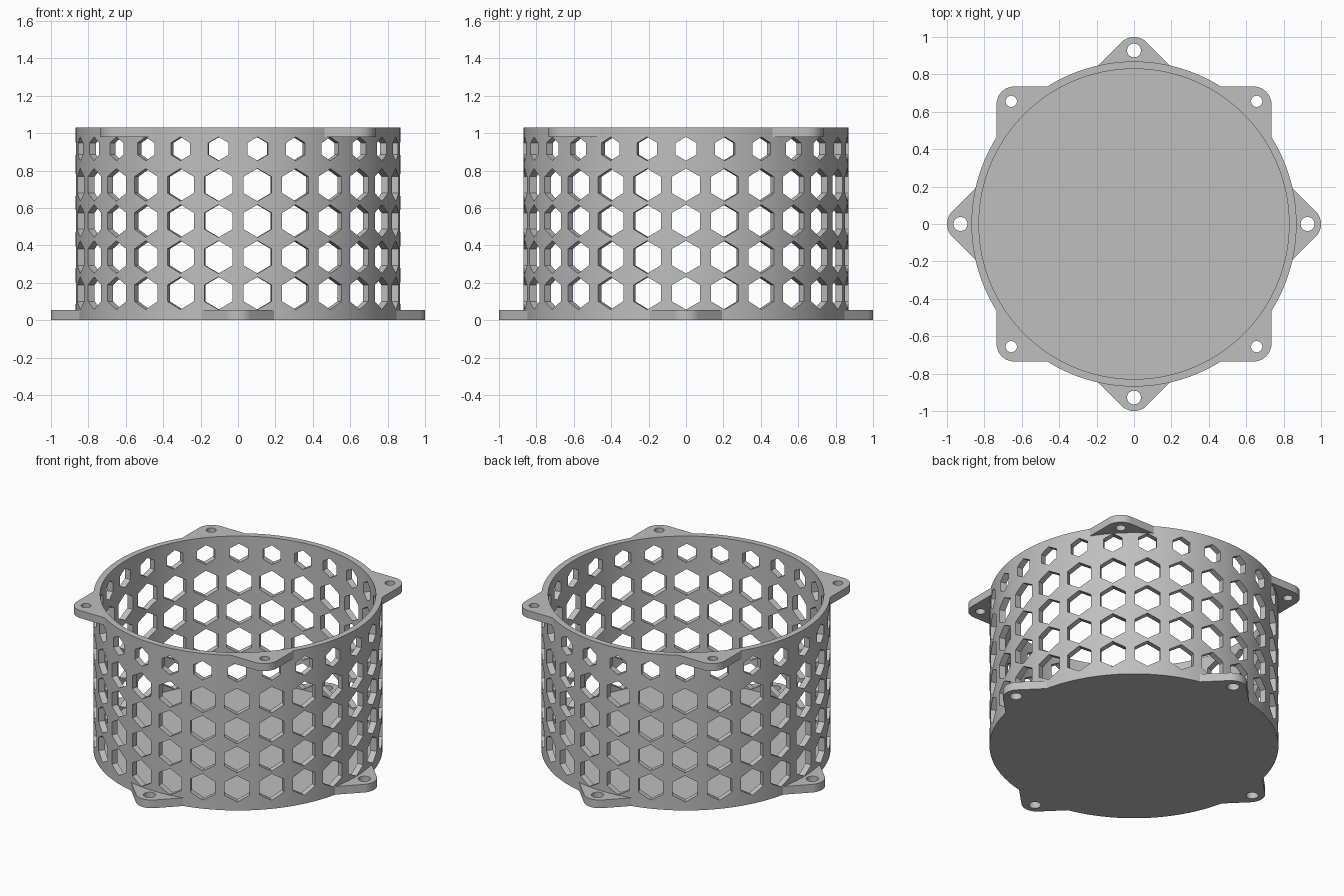
import bpy, bmesh
from math import sin, cos, pi, sqrt
from mathutils import Matrix

OUTER, INNER, HEIGHT = 0.869, 0.829, 1.03
FLOOR, FLANGE = 0.054, 0.05
COLUMNS = 26

cube = bpy.data.objects.get("Cube")
if cube:
    bpy.data.objects.remove(cube, do_unlink=True)

grey = bpy.data.materials.new("plain grey")
grey.use_nodes = True
colour = (0.52, 0.52, 0.52, 1)
grey.diffuse_color = colour
grey.node_tree.nodes["Principled BSDF"].inputs["Base Color"].default_value = colour


def circle(radius, sides, x=0, y=0, start=0):
    return [(x + radius * cos(start + 2 * pi * i / sides),
             y + radius * sin(start + 2 * pi * i / sides)) for i in range(sides)]


def rounded_square(half, fillet, turn=0, steps=12):
    """Square outline with filleted corners, turned about the centre."""
    pts = []
    reach = (half - fillet) * sqrt(2)
    for k in range(4):
        mid = turn + pi / 4 + k * pi / 2
        for i in range(steps + 1):
            a = mid - pi / 4 + i * pi / 2 / steps
            pts.append((reach * cos(mid) + fillet * cos(a),
                        reach * sin(mid) + fillet * sin(a)))
    return pts


def add_prism(bm, outline, low, high, matrix=Matrix()):
    bottom = [bm.verts.new(matrix @ Matrix.Translation((x, y, low)).translation) for x, y in outline]
    top = [bm.verts.new(matrix @ Matrix.Translation((x, y, high)).translation) for x, y in outline]
    bm.faces.new(bottom[::-1])
    bm.faces.new(top)
    n = len(outline)
    for i in range(n):
        j = (i + 1) % n
        bm.faces.new((bottom[i], bottom[j], top[j], top[i]))


def make_object(name, prisms):
    bm = bmesh.new()
    for prism in prisms:
        add_prism(bm, *prism)
    mesh = bpy.data.meshes.new(name)
    bm.to_mesh(mesh)
    bm.free()
    mesh.materials.append(grey)
    obj = bpy.data.objects.new(name, mesh)
    bpy.context.collection.objects.link(obj)
    return obj


def combine(target, tool, operation):
    """Apply a boolean and throw the tool away."""
    tool.hide_render = True
    mod = target.modifiers.new("boolean", "BOOLEAN")
    mod.operation = operation
    mod.solver = "EXACT"
    mod.object = tool
    bpy.context.view_layer.objects.active = target
    bpy.ops.object.modifier_apply(modifier=mod.name)
    bpy.data.objects.remove(tool, do_unlink=True)


# Solid drum with a square flange at the top and a turned one at the base
basket = make_object("perforated_basket", [(circle(OUTER, 208), 0, HEIGHT)])
top_flange = make_object("top_flange", [(rounded_square(0.735, 0.095), HEIGHT - FLANGE, HEIGHT)])
base_flange = make_object("base_flange", [(rounded_square(0.735, 0.095, pi / 4), 0, FLOOR)])
combine(basket, top_flange, "UNION")
combine(basket, base_flange, "UNION")

# Hollow inside, leaving the floor
combine(basket, make_object("bore", [(circle(INNER, 208), FLOOR, HEIGHT + 0.2)]), "DIFFERENCE")

# Screw holes through the ears
screws = []
for k in range(4):
    a = k * pi / 2
    b = a + pi / 4
    screws.append((circle(0.037, 32, 0.928 * cos(a), 0.928 * sin(a)), -0.1, 0.2))
    screws.append((circle(0.03, 32, 0.928 * cos(b), 0.928 * sin(b)), 0.9, 1.2))
combine(basket, make_object("screw_holes", screws), "DIFFERENCE")

# Rows of hexagonal openings with a point up; the top row is smaller
outward = Matrix(((0, 0, 1, 0), (1, 0, 0, 0), (0, 1, 0, 0), (0, 0, 0, 1)))
openings = []
for row in range(5):
    size = 0.0635 if row == 4 else 0.0875
    hexagon = circle(size, 6, 0, 0.144 + 0.193 * row, pi / 2)
    for k in range(COLUMNS):
        spin = Matrix.Rotation(2 * pi * k / COLUMNS, 4, "Z")
        openings.append((hexagon, 0.76, 0.94, spin @ outward))
combine(basket, make_object("hex_openings", openings), "DIFFERENCE")

# Smooth round walls, crisp edges
bpy.ops.object.select_all(action="DESELECT")
basket.select_set(True)
bpy.context.view_layer.objects.active = basket
bpy.ops.object.shade_smooth_by_angle(angle=pi / 6)
